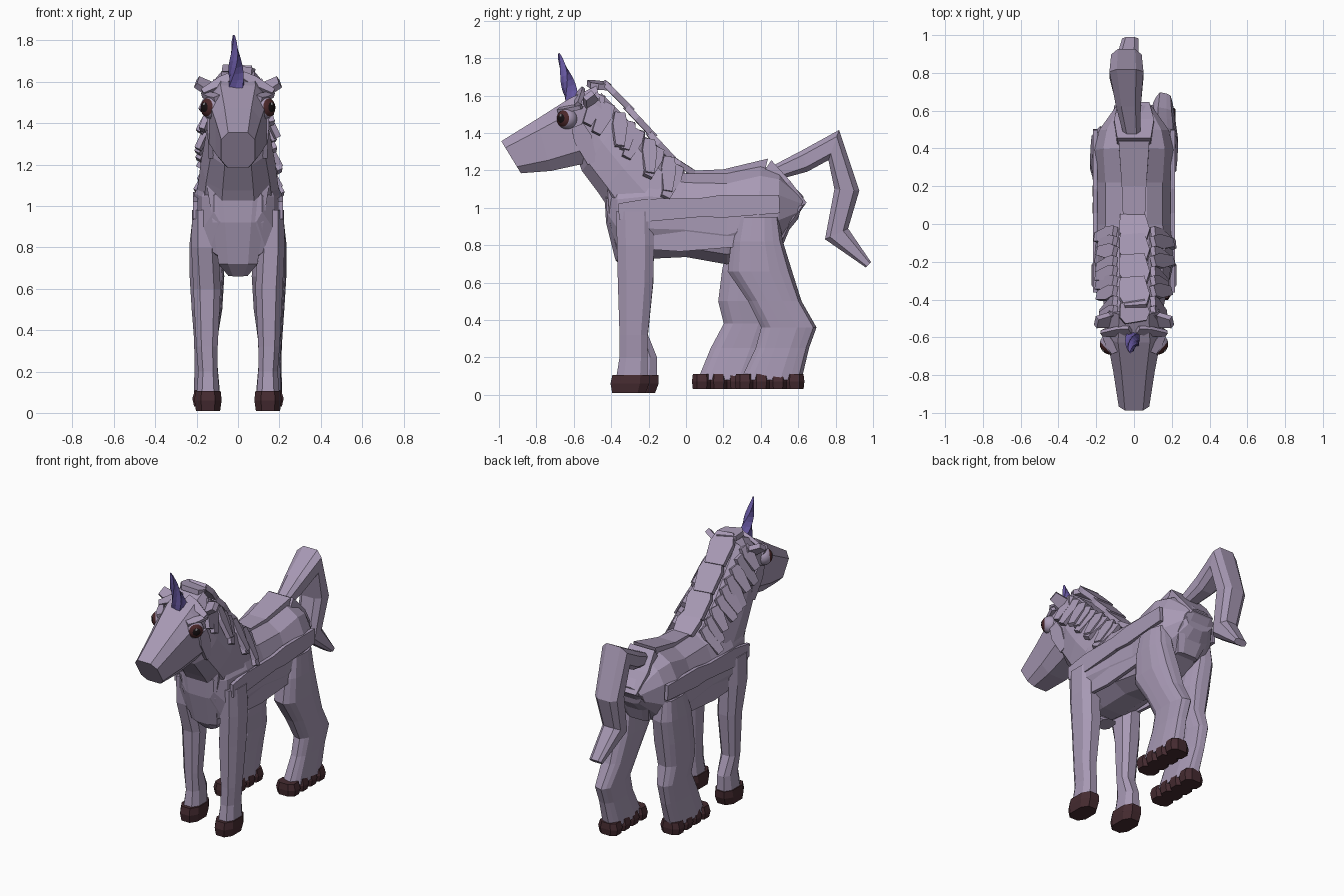
import bpy, bmesh, math, random
from mathutils import Vector

cube = bpy.data.objects.get("Cube")
if cube:
    bpy.data.objects.remove(cube)
random.seed(4)


def material(name, r, g, b):
    m = bpy.data.materials.new(name)
    m.use_nodes = True
    m.diffuse_color = (r, g, b, 1)
    m.node_tree.nodes["Principled BSDF"].inputs["Base Color"].default_value = (r, g, b, 1)
    return m


LILAC = material("lilac coat", .39, .32, .46)
VIOLET = material("violet horn", .14, .10, .37)
HOOF = material("dark maroon hoof", .06, .024, .03)
IRIS = material("brown iris", .07, .02, .022)
PUPIL = material("black pupil", .008, .005, .006)
WHITE = material("white glint", .75, .72, .78)


def finish(name, bm, *mats):
    bmesh.ops.recalc_face_normals(bm, faces=bm.faces)
    me = bpy.data.meshes.new(name)
    bm.to_mesh(me)
    bm.free()
    for m in mats:
        me.materials.append(m)
    ob = bpy.data.objects.new(name, me)
    bpy.context.collection.objects.link(ob)
    return ob


def loft(name, rings, mat, n=8, square=.75, twist=0, flute=1):
    """Skin a row of rings; each ring is (centre, half axis, half axis)."""
    bm = bmesh.new()
    rows = []
    for k, (c, u, v) in enumerate(rings):
        row = []
        for i in range(n):
            a = math.tau * (i + .5) / n + twist * k
            r = flute if i % 2 else 1
            ca, sa = (math.copysign(abs(f) ** square, f) * r
                      for f in (math.cos(a), math.sin(a)))
            row.append(bm.verts.new(c + u * ca + v * sa))
        rows.append(row)
    for p, q in zip(rows, rows[1:]):
        for i in range(n):
            j = (i + 1) % n
            bm.faces.new((p[i], p[j], q[j], q[i]))
    bm.faces.new(rows[0])
    bm.faces.new(rows[-1])
    return finish(name, bm, mat)


def span(y1, z1, y2, z2, w, x=0):
    """Ring stretched between two side-view points, with half width w."""
    a, b = Vector((x, y1, z1)), Vector((x, y2, z2))
    return (a + b) / 2, (a - b) / 2, Vector((w, 0, 0))


def strand(name, p, q, normal, w, thick=.014, taper=.55):
    """Flat brush-like slab from p to q."""
    p, q, nrm = Vector(p), Vector(q), Vector(normal)
    d = (q - p).normalized()
    side = d.cross(nrm).normalized()
    nrm = side.cross(d)
    rings = [(p.lerp(q, t), nrm * thick, side * w * s)
             for t, s in ((0, .7), (.35, 1), (1, taper))]
    return loft(name, rings, LILAC, n=4, square=.6)


# Torso, neck and head
loft("torso", [span(-.43, 1.12, -.42, .9, .12), span(-.37, 1.2, -.36, .73, .18),
               span(-.2, 1.23, -.2, .72, .215), span(0, 1.19, 0, .73, .2),
               span(.22, 1.19, .22, .69, .2), span(.4, 1.23, .38, .74, .215),
               span(.5, 1.2, .49, .8, .19), span(.63, 1.06, .6, .94, .1)],
     LILAC, n=12, square=.8)
loft("chest_plate", [span(-.44, 1.1, -.36, 1.1, .16), span(-.43, .92, -.34, .92, .13),
                     span(-.38, .72, -.28, .72, .1), span(-.32, .66, -.2, .67, .05)], LILAC)
loft("neck", [span(-.02, 1.19, -.38, .93, .2), span(-.2, 1.35, -.47, 1.07, .18),
              span(-.33, 1.5, -.56, 1.19, .155), span(-.45, 1.62, -.6, 1.3, .13)], LILAC, n=10)
loft("head", [span(-.99, 1.36, -.88, 1.18, .085), span(-.8, 1.48, -.72, 1.19, .115),
              span(-.63, 1.59, -.53, 1.23, .15), span(-.48, 1.66, -.4, 1.32, .14)],
     LILAC, square=.6)

# Rump and back slabs
loft("back_slab", [span(0, 1.2, 0, 1.16, .07), span(.2, 1.21, .2, 1.16, .08),
                   span(.44, 1.27, .42, 1.19, .1)], LILAC, n=4, square=.6)
loft("rump_slab", [span(.46, 1.26, .42, 1.2, .11), span(.56, 1.15, .51, 1.1, .13),
                   span(.65, 1.03, .6, .99, .1)], LILAC, n=4, square=.6)
loft("rear_slab", [span(.64, 1.02, .58, 1, .11), span(.57, .92, .5, .9, .12),
                   span(.52, .8, .44, .8, .08)], LILAC, square=.6)

# Tail
X = -.04
loft("tail", [span(.45, 1.22, .5, 1.15, .045, -.01), span(.62, 1.31, .65, 1.19, .07, -.03),
              span(.82, 1.42, .76, 1.25, .095, X), span(.93, 1.09, .79, 1.1, .085, X),
              span(.87, .89, .74, .83, .07, X), span(.99, .71, .96, .68, .045, -.02)],
     LILAC, square=.65)

# Legs and hooves; the right pair stands further back in front, forward behind
for side, label in ((1, "left"), (-1, "right")):
    fy = 0 if side > 0 else .05

    def leg(rows):
        return [span(a, z, b, z, w, side * x) for a, b, z, w, x in rows]

    loft(label + "_front_leg", leg([
        (-.38, -.17, .98, .06, .165), (-.375, -.165, .8, .07, .16),
        (-.37 + fy, -.17, .6, .07, .15), (-.36 + fy, -.2, .32, .055, .15),
        (-.36 + fy, -.2 + fy, .2, .05, .145), (-.38 + fy, -.2 + fy, .08, .06, .145)]), LILAC)
    loft(label + "_front_hoof", leg([
        (-.4 + fy, -.19 + fy, .105, .065, .145), (-.41 + fy, -.19 + fy, .06, .07, .145),
        (-.4 + fy, -.21 + fy, .01, .062, .145)]), HOOF)
    if side > 0:
        rows = [(.27, .5, .95, .06, .16), (.24, .52, .82, .08, .155), (.22, .57, .66, .085, .15),
                (.33, .62, .5, .075, .15), (.4, .7, .36, .06, .155), (.37, .66, .25, .055, .155),
                (.29, .62, .08, .065, .15)]
        front, back = .27, .625
    else:
        rows = [(.27, .5, .95, .06, .16), (.22, .52, .82, .08, .155), (.19, .49, .66, .085, .15),
                (.17, .46, .5, .075, .15), (.2, .49, .38, .06, .155), (.13, .46, .25, .055, .155),
                (.06, .4, .08, .065, .15)]
        front, back = .04, .4
    loft(label + "_hind_leg", leg(rows), LILAC, n=16, flute=.95)
    # hind hoof made of overlapping lumps
    for i in range(4):
        c = front + (back - front) * (i + .5) / 4
        h = (back - front) / 7
        loft(f"{label}_hind_hoof_{i}", leg([
            (c - h, c + h, .11, .062, .15), (c - h - .005, c + h + .005, .07, .075, .15),
            (c - h, c + h, .03, .066, .15)]), HOOF)
    # flank strokes along the barrel
    for z, x, y0, y1 in ((.98, .205, -.36, .08), (1.0, .205, .02, .5), (.82, .18, -.2, .28)):
        strand(label + "_flank_stroke", (side * x, y0, z), (side * x, y1, z + .02),
               (side, 0, 0), .075, taper=.8)

    # Ears and forelock
    strand(label + "_ear", (side * .09, -.5, 1.54), (side * .2, -.52, 1.6),
           (0, -.6, .8), .05, .02, .7)
    strand(label + "_forelock", (side * .02, -.56, 1.63), (side * .17, -.58, 1.55),
           (0, -.7, .7), .035)
    strand(label + "_cheek_stroke", (side * .14, -.58, 1.44), (side * .13, -.5, 1.24),
           (side, 0, 0), .06)

    # Eye: pale rim, brown iris, black pupil, chosen by ring
    bm = bmesh.new()
    bmesh.ops.create_uvsphere(bm, u_segments=16, v_segments=14, radius=.056)
    for f in bm.faces:
        d = f.calc_center_median().normalized().z
        f.material_index = 2 if d > .92 else 1 if d > .58 else 0
        f.smooth = True
    eye = finish(label + "_eye", bm, LILAC, IRIS, PUPIL)
    gaze = Vector((side * .75, -.66, .05)).normalized()
    eye.rotation_euler = gaze.to_track_quat("Z", "Y").to_euler()
    eye.location = (side * .125, -.635, 1.475)
    bm = bmesh.new()
    bmesh.ops.create_icosphere(bm, subdivisions=1, radius=.009)
    glint = finish(label + "_eye_glint", bm, WHITE)
    aim = (gaze + Vector((side * .1, -.1, .35))).normalized()
    glint.location = eye.location + aim * .053
    strand(label + "_brow", (side * .1, -.68, 1.52), (side * .165, -.56, 1.54),
           (side * .4, 0, 1), .03)

    # Mane locks down the side of the neck
    for i in range(9):
        t = i / 8
        top = Vector((side * .1, -.46 + .42 * t, 1.6 - .38 * t))
        out = .17 + .03 * t + random.uniform(-.015, .015)
        tip = Vector((side * out, top.y + random.uniform(-.08, .02), top.z - random.uniform(.13, .19)))
        strand(f"{label}_mane_lock_{i}", top, tip, (side, .3, .4), .05, .017, .6)

# Crest of the mane in overlapping slabs
crest = [(-.52, 1.66), (-.44, 1.67), (-.32, 1.54), (-.2, 1.4), (-.09, 1.27), (.02, 1.2)]
for i, (p, q) in enumerate(zip(crest, crest[1:])):
    strand(f"mane_crest_{i}", (.01, p[0], p[1]), (-.01, q[0] + .03, q[1] - .02),
           (0, .6, .8), .1, .02, .8)

# Twisted horn, bending backward toward the tip
horn = []
for k in range(10):
    t = k / 9
    r = .046 * (1 - t) ** .8 + .005
    c = Vector((-.005 - .015 * t, -.6 - .08 * t, 1.56 + .265 * t))
    horn.append((c, Vector((r, 0, 0)), Vector((0, r, r * .35))))
loft("horn", horn, VIOLET, n=8, square=1, twist=.3, flute=.78)
